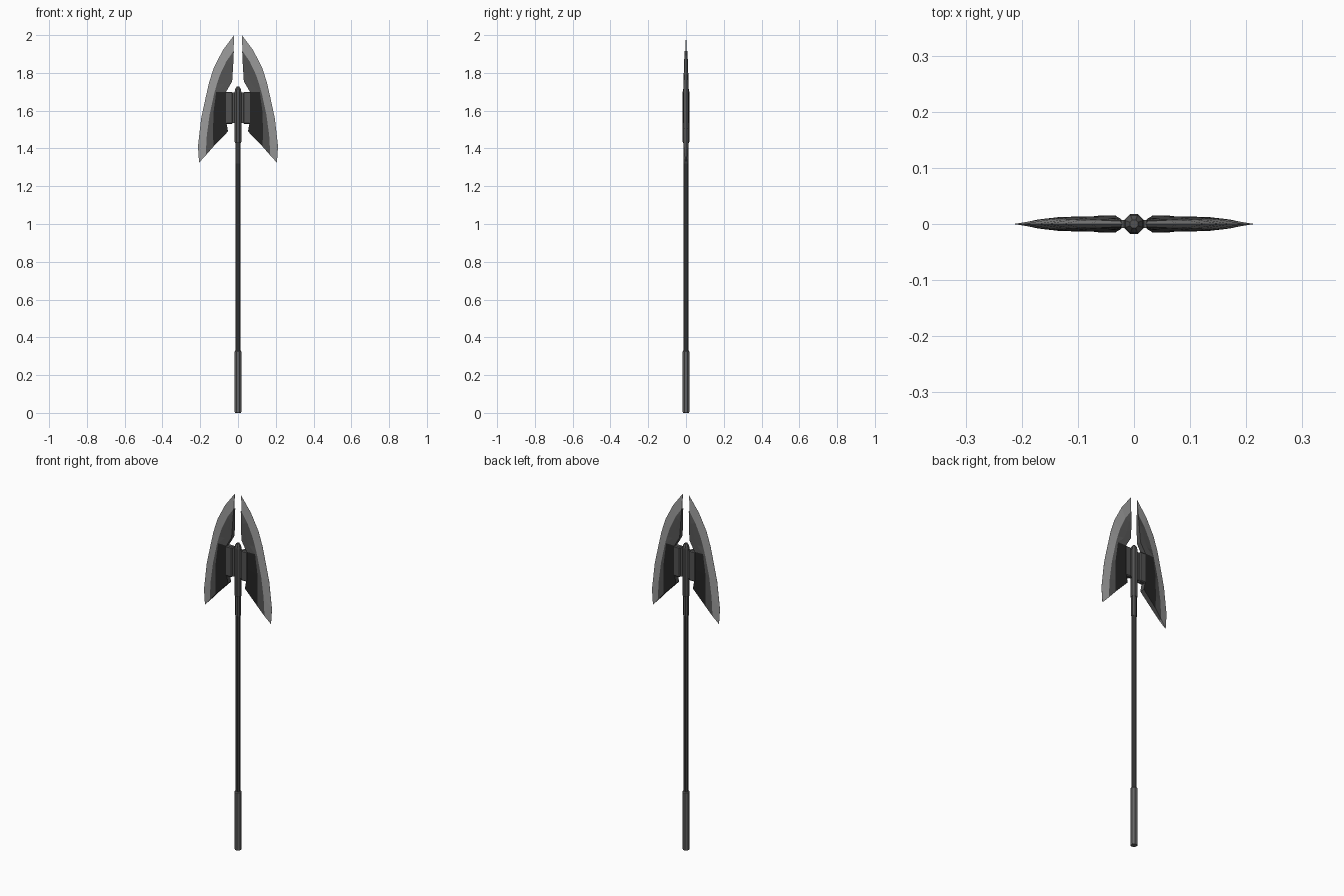
import bpy, bmesh, math

if "Cube" in bpy.data.objects:
    bpy.data.objects.remove(bpy.data.objects["Cube"])

def mat(name, v):
    m = bpy.data.materials.new(name)
    m.diffuse_color = (v, v, v, 1)
    m.use_nodes = True
    m.node_tree.nodes["Principled BSDF"].inputs["Base Color"].default_value = m.diffuse_color
    return m

EDGE = mat("bright steel edge", 0.32)
STEEL = mat("mid grey steel", 0.085)
DARK = mat("dark steel", 0.018)
SHAFT = mat("shaft black grey", 0.05)
GRIP = mat("grip grey", 0.13)

def finish(name, bm, mats):
    me = bpy.data.meshes.new(name)
    bmesh.ops.recalc_face_normals(bm, faces=bm.faces)
    bm.to_mesh(me)
    bm.free()
    for m in mats:
        me.materials.append(m)
    ob = bpy.data.objects.new(name, me)
    bpy.context.collection.objects.link(ob)
    return ob

def lathe(name, profile, m, sides=8):
    """Closed turned part from (radius, z) pairs."""
    bm = bmesh.new()
    rings = []
    for r, z in profile:
        rings.append([bm.verts.new((r * math.cos((i + .5) * math.tau / sides),
                                    r * math.sin((i + .5) * math.tau / sides), z))
                      for i in range(sides)])
    for a, b in zip(rings, rings[1:]):
        for i in range(sides):
            j = (i + 1) % sides
            bm.faces.new((a[i], a[j], b[j], b[i]))
    bm.faces.new(rings[0])
    bm.faces.new(rings[-1])
    return finish(name, bm, [m])

def box(name, x0, x1, hy, z0, z1, m, bevel=0):
    bm = bmesh.new()
    bmesh.ops.create_cube(bm, size=1)
    for v in bm.verts:
        v.co = ((x0 + x1) / 2 + v.co.x * (x1 - x0), v.co.y * 2 * hy,
                (z0 + z1) / 2 + v.co.z * (z1 - z0))
    if bevel:
        bmesh.ops.bevel(bm, geom=bm.edges[:], offset=bevel, segments=1, affect='EDGES')
    return finish(name, bm, [m])

# Pole parts
lathe("grip", [(.016, 0), (.019, .004), (.019, .325), (.015, .33)], GRIP)
lathe("shaft", [(.0135, .32), (.0135, 1.33)], SHAFT)
lathe("neck", [(.0145, 1.32), (.0145, 1.44)], STEEL)
lathe("collar", [(.016, 1.43), (.019, 1.435), (.019, 1.70), (.016, 1.715), (.008, 1.727)], STEEL)

# Blade rows from top to bottom: inner, core, bevel line and cutting edge (x, z)
ROWS = [
    [(.022, 1.915), (.023, 1.914), (.024, 1.915), (.020, 2.0)],
    [(.025, 1.85), (.04, 1.85), (.062, 1.86), (.08, 1.92)],
    [(.028, 1.80), (.055, 1.79), (.095, 1.79), (.127, 1.83)],
    [(.031, 1.755), (.075, 1.74), (.112, 1.74), (.153, 1.75)],
    [(.063, 1.70), (.115, 1.70), (.126, 1.69), (.171, 1.67)],
    [(.063, 1.61), (.130, 1.59), (.150, 1.58), (.195, 1.56)],
    [(.060, 1.53), (.132, 1.48), (.165, 1.47), (.212, 1.41)],
    [(.053, 1.49), (.130, 1.41), (.171, 1.363), (.206, 1.325)],
]
THICK = [.014, .0125, .008, .0004]
TAPER = [.5, .75, .85, .95, 1, 1, 1, 1]

def blade(name, s):
    bm = bmesh.new()
    grid = {}
    for side in (-1, 1):
        for r, row in enumerate(ROWS):
            for c, (x, z) in enumerate(row):
                grid[side, r, c] = bm.verts.new((s * x, side * THICK[c] * TAPER[r], z))
    n = len(ROWS)
    for side in (-1, 1):
        for r in range(n - 1):
            for c in range(3):
                f = bm.faces.new([grid[side, r, c], grid[side, r, c + 1],
                                  grid[side, r + 1, c + 1], grid[side, r + 1, c]])
                f.material_index = 0 if c == 2 else (2 if c == 0 and r >= 4 else 1)
    # Rim joining the two faces
    rim = [(0, c) for c in range(4)] + [(r, 3) for r in range(1, n)]
    rim += [(n - 1, c) for c in (2, 1, 0)] + [(r, 0) for r in range(n - 2, 0, -1)]
    for a, b in zip(rim, rim[1:] + rim[:1]):
        f = bm.faces.new([grid[(-1, *a)], grid[(-1, *b)], grid[(1, *b)], grid[(1, *a)]])
        f.material_index = 0 if max(a[1], b[1]) == 3 else 1
    return finish(name, bm, [EDGE, STEEL, DARK])

# Mirrored blades with their sockets and webs
for side, s in (("left", -1), ("right", 1)):
    blade(side + "_blade", s)
    a, b = sorted((s * .028, s * .068))
    box(side + "_socket", a, b, .0155, 1.53, 1.70, STEEL, .005)
    a, b = sorted((s * .005, s * .035))
    box(side + "_web", a, b, .007, 1.535, 1.695, STEEL)
